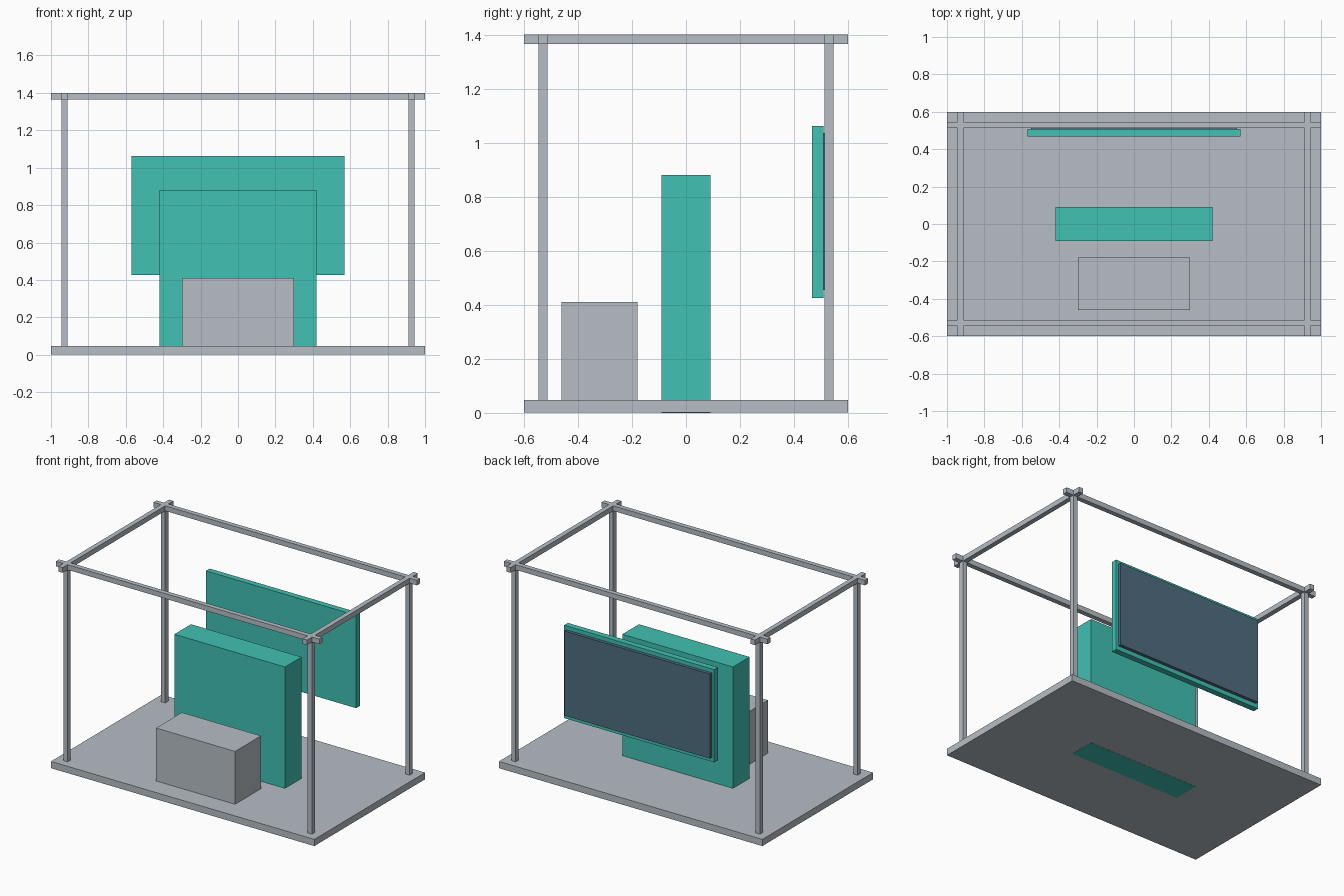
import bpy
import bmesh

cube = bpy.data.objects.get("Cube")
if cube:
    bpy.data.objects.remove(cube, do_unlink=True)


def material(name, color):
    mat = bpy.data.materials.new(name)
    mat.use_nodes = True
    mat.diffuse_color = (*color, 1)
    mat.node_tree.nodes["Principled BSDF"].inputs["Base Color"].default_value = (*color, 1)
    return mat


grey = material("light grey", (0.468, 0.515, 0.558))
teal = material("teal", (0.053, 0.533, 0.451))
slate = material("slate blue", (0.078, 0.156, 0.216))


def box(name, mat, x, y, z):
    """Box spanning the given (low, high) range on each axis."""
    bm = bmesh.new()
    bmesh.ops.create_cube(bm, size=1)
    for v in bm.verts:
        v.co = [r[0] if c < 0 else r[1] for c, r in zip(v.co, (x, y, z))]
    mesh = bpy.data.meshes.new(name)
    bm.to_mesh(mesh)
    bm.free()
    mesh.materials.append(mat)
    obj = bpy.data.objects.new(name, mesh)
    bpy.context.collection.objects.link(obj)
    return obj


def around(center, width):
    return (center - width / 2, center + width / 2)


BAR = 0.033            # frame bar thickness
POST_X, POST_Y = 0.928, 0.529
FLOOR, TOP = 0.047, 1.4
RAIL_Z = (TOP - 0.035, TOP)

# Floor slab, a hair above the counter's underside
box("floor", grey, (-1, 1), (-0.6, 0.6), (0.001, FLOOR))

# Corner posts and the crossing top rails
for sx, side in ((-1, "right"), (1, "left")):
    for sy, end in ((-1, "front"), (1, "back")):
        box(f"{end}_{side}_post", grey, around(sx * POST_X, BAR),
            around(sy * POST_Y, BAR), (FLOOR, TOP))
    box(f"{side}_rail", grey, around(sx * POST_X, BAR), (-0.6, 0.6), RAIL_Z)
for sy, end in ((-1, "front"), (1, "back")):
    box(f"{end}_rail", grey, (-1, 1), around(sy * POST_Y, BAR), RAIL_Z)

# Low block and tall counter
box("front_block", grey, (-0.3, 0.3), (-0.46, -0.18), (FLOOR, 0.41))
box("counter", teal, (-0.42, 0.42), (-0.09, 0.09), (0, 0.88))

# Hanging panel with a screen on its back
box("panel", teal, (-0.57, 0.57), (0.467, 0.508), (0.425, 1.062))
box("screen", slate, (-0.552, 0.552), (0.508, 0.53), (0.455, 1.035))
